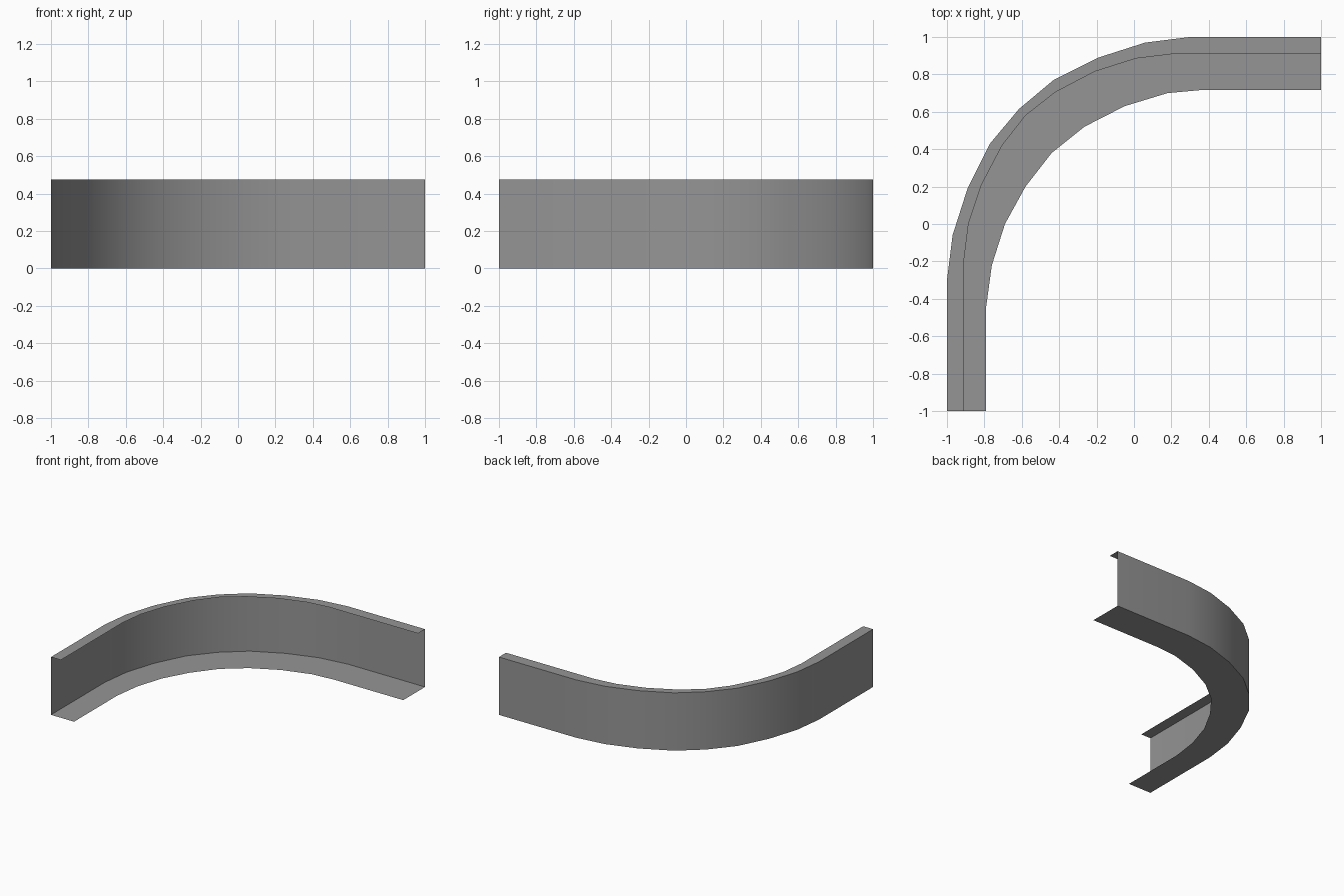
import bpy
import bmesh
import math

cube = bpy.data.objects.get("Cube")
if cube:
    bpy.data.objects.remove(cube, do_unlink=True)

HEIGHT = 0.475

# One flat colour for the whole channel
grey = bpy.data.materials.new("mid grey")
grey.use_nodes = True
colour = (0.3, 0.3, 0.3, 1)
grey.diffuse_color = colour
grey.node_tree.nodes["Principled BSDF"].inputs["Base Color"].default_value = colour

# Plan outlines of the bend, from the front end to the side end
outer_edge = [(-1, -1), (-1, -.3), (-.97, -.06), (-.89, .19), (-.77, .43), (-.615, .615),
              (-.43, .77), (-.19, .89), (.06, .97), (.3, 1), (1, 1)]
top_lip_edge = [(-.91, -1), (-.91, -.2), (-.885, 0), (-.815, .21), (-.705, .42), (-.58, .58),
                (-.42, .705), (-.21, .815), (.01, .885), (.2, .908), (1, .908)]
bottom_lip_edge = [(-.79, -1), (-.79, -.44), (-.76, -.22), (-.69, 0), (-.58, .2), (-.44, .38),
                   (-.265, .52), (-.05, .63), (.18, .7), (.37, .717), (1, .717)]

# Cross-section corners, swept along the bend: bottom lip, wall, top lip
rails = [(bottom_lip_edge, 0), (outer_edge, 0), (outer_edge, HEIGHT), (top_lip_edge, HEIGHT)]

bm = bmesh.new()
rows = [[bm.verts.new((x, y, z)) for x, y in path] for path, z in rails]
for low, high in zip(rows, rows[1:]):
    for i in range(len(low) - 1):
        bm.faces.new((low[i], high[i], high[i + 1], low[i + 1]))

mesh = bpy.data.meshes.new("curved_channel")
bm.to_mesh(mesh)
bm.free()
mesh.materials.append(grey)
channel = bpy.data.objects.new("curved_channel", mesh)
bpy.context.collection.objects.link(channel)

# Smooth the curved wall and keep the lip folds sharp
bpy.ops.object.select_all(action="DESELECT")
channel.select_set(True)
bpy.context.view_layer.objects.active = channel
bpy.ops.object.shade_smooth_by_angle(angle=math.radians(30))
